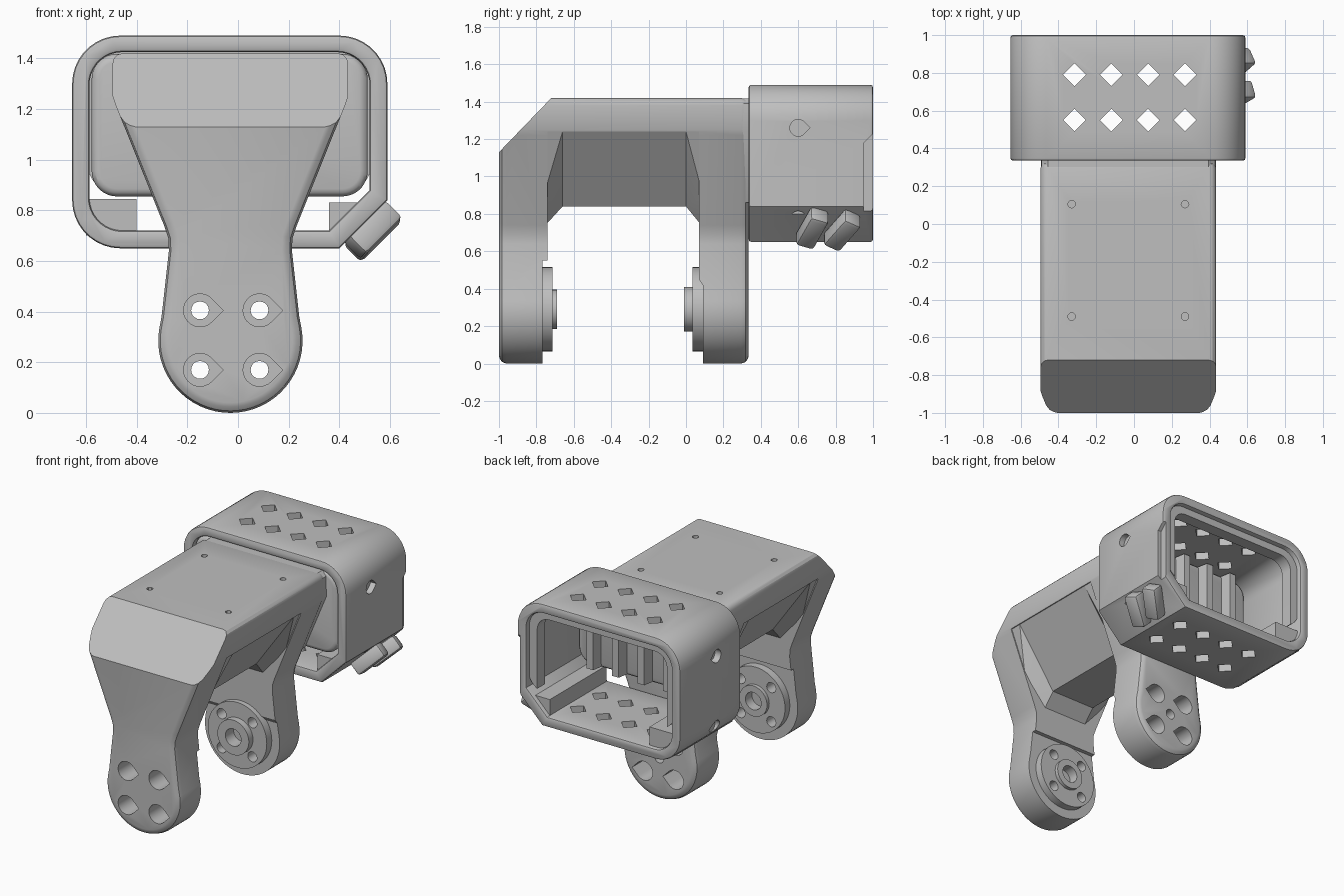
import bpy, bmesh, math
from mathutils import Matrix, Vector

if "Cube" in bpy.data.objects:
    bpy.data.objects.remove(bpy.data.objects["Cube"])

CX = -0.03            # centre line of the arms
grey = bpy.data.materials.new("plain grey")
grey.diffuse_color = (0.52, 0.52, 0.52, 1)
grey.use_nodes = True
grey.node_tree.nodes["Principled BSDF"].inputs["Base Color"].default_value = grey.diffuse_color


def make(name, bm):
    bmesh.ops.recalc_face_normals(bm, faces=bm.faces)
    me = bpy.data.meshes.new(name)
    bm.to_mesh(me)
    bm.free()
    ob = bpy.data.objects.new(name, me)
    me.materials.append(grey)
    bpy.context.collection.objects.link(ob)
    return ob


def add_loft(bm, rings):
    rings = [[bm.verts.new(p) for p in r] for r in rings]
    bm.faces.new(rings[0])
    bm.faces.new(rings[-1])
    n = len(rings[0])
    for a, b in zip(rings, rings[1:]):
        for i in range(n):
            j = (i + 1) % n
            bm.faces.new((a[i], a[j], b[j], b[i]))


def add_prism(bm, pts, axis, lo, hi):
    place = {'x': lambda a, b, t: (t, a, b),
             'y': lambda a, b, t: (a, t, b),
             'z': lambda a, b, t: (a, b, t)}[axis]
    add_loft(bm, [[place(a, b, t) for a, b in pts] for t in (lo, hi)])


def prisms(name, *specs):
    bm = bmesh.new()
    for s in specs:
        add_prism(bm, *s)
    return make(name, bm)


def inset(pts, d):
    """Move a clockwise outline inwards by d."""
    out = []
    for i, p in enumerate(pts):
        p, a, b = Vector(p), Vector(pts[i - 1]), Vector(pts[(i + 1) % len(pts)])
        u, v = (p - a).normalized(), (b - p).normalized()
        nu, nv = Vector((u.y, -u.x)), Vector((v.y, -v.x))
        m = (nu + nv).normalized()
        out.append(p + m * d / max(m.dot(nu), 0.5))
    return out


def hull(name, pts):
    bm = bmesh.new()
    for p in pts:
        bm.verts.new(p)
    bmesh.ops.convex_hull(bm, input=bm.verts[:])
    return make(name, bm)


def apply(ob, mod):
    bpy.ops.object.select_all(action='DESELECT')
    bpy.context.view_layer.objects.active = ob
    ob.select_set(True)
    bpy.ops.object.modifier_apply(modifier=mod.name)


def boolean(ob, other, op='DIFFERENCE', keep=False):
    m = ob.modifiers.new("bool", 'BOOLEAN')
    m.operation, m.object, m.solver = op, other, 'EXACT'
    apply(ob, m)
    if not keep:
        bpy.data.objects.remove(other)


def bevel(ob, width, segments=3, angle=40):
    m = ob.modifiers.new("bevel", 'BEVEL')
    m.width, m.segments = width, segments
    m.limit_method, m.angle_limit = 'ANGLE', math.radians(angle)
    apply(ob, m)


def circle(x, z, r, n=32):
    return [(x + r * math.cos(2 * math.pi * i / n), z + r * math.sin(2 * math.pi * i / n)) for i in range(n)]


def teardrop(x, z, r):
    arc = [math.radians(45 + 270 * i / 20) for i in range(21)]
    return [(x + r * math.cos(a), z + r * math.sin(a)) for a in arc] + [(x + r * 1.414, z)]


def rounded(x0, x1, z0, z1, r, chamfer=None):
    pts = []
    for cx, cz, a0 in ((x1 - r, z1 - r, 0), (x0 + r, z1 - r, 90), (x0 + r, z0 + r, 180), (x1 - r, z0 + r, 270)):
        if a0 == 270 and chamfer:
            pts += [(x1 - chamfer, z0), (x1, z0 + chamfer)]
        else:
            pts += [(cx + r * math.cos(math.radians(a0 + 10 * i)),
                     cz + r * math.sin(math.radians(a0 + 10 * i))) for i in range(10)]
    return pts


# U-shaped bracket: front outline with rounded rims, crossed with the side outline
half = [(0.425, 1.42), (0.445, 1.415), (0.46, 1.40), (0.465, 1.38), (0.465, 1.25), (0.455, 1.22),
        (0.262, 0.74), (0.245, 0.69), (0.243, 0.64), (0.272, 0.38)]
arc = [(0.285 * math.cos(a), 0.285 + 0.285 * math.sin(a)) for a in
       [math.radians(10 - 200 * i / 32) for i in range(33)]]
outline = [(CX + x, z) for x, z in half + arc + [(-x, z) for x, z in reversed(half)]]
rim = [(0, 0.04), (0.005, 0.024), (0.017, 0.008), (0.04, 0)]
bm = bmesh.new()
add_loft(bm, [[(x, y, z) for x, z in inset(outline, d)] for y, d in
              [(-1 + y, d) for y, d in rim] + [(0.335 - y, d) for y, d in reversed(rim)]])
bracket = make("bracket", bm)
side = prisms("side_cutter", ([(-1.1, -0.1), (-1.1, 1.0264), (-0.5462, 1.6), (0.5, 1.6), (0.5, -0.1),
                               (0.09, -0.1), (0.09, 0.42), (0.07, 0.45), (0.07, 1.24), (-0.74, 1.24),
                               (-0.74, 0.55), (-0.768, 0.55), (-0.768, -0.1)], 'x', -1, 1))
boolean(bracket, side, 'INTERSECT')

# screw holes through both arms, teardrop recesses outside, small holes on top
spots = [(x, z) for x in (-0.15, 0.085) for z in (0.17, 0.405)]
screws = prisms("screw_cutter", *[(circle(x, z, 0.035, 20), 'y', -1.2, 0.6) for x, z in spots])
recess = prisms("recess_cutter",
                *[(teardrop(x, z, 0.065), 'y', lo, hi) for x, z in spots for lo, hi in ((-1.1, -0.84), (0.15, 0.5))])
pins = prisms("pin_cutter", *[(circle(x, y, 0.02, 12), 'z', 1.32, 1.6) for x in (-0.33, 0.27) for y in (-0.49, 0.105)],
              (circle(CX, 0.29, 0.035, 20), 'y', 0.0, 0.5))
boolean(bracket, recess)
boolean(bracket, screws, keep=True)
boolean(bracket, pins)

# neck that carries the bracket into the collar
prisms("neck", ([(CX - 0.425, 1.418), (CX - 0.46, 1.39), (CX - 0.463, 1.25), (CX - 0.30, 0.86),
                 (CX + 0.30, 0.86), (CX + 0.463, 1.25), (CX + 0.46, 1.39), (CX + 0.425, 1.418)], 'y', 0.24, 0.40))

# tapered web under the top plate and gussets against the arms
S = (-1, 1)
hull("web", [(CX + s * x, y, z) for s in S for y in (-0.66, 0)
             for x, z in ((0.455, 1.26), (0.455, 1.24), (0.17, 0.84))])
for name, inner, outer in (("front_gusset", -0.66, -0.76), ("back_gusset", 0.0, 0.09)):
    hull(name, [(CX + s * x, y, z) for s in S for x, y, z in
                ((0.455, inner, 1.24), (0.17, inner, 0.84), (0.455, outer, 1.24),
                 (0.32, outer, 0.9), (0.17, outer, 0.73))])

# round servo horns with stepped hubs
for name, disc, hub, r in (("front_horn", (-0.79, -0.715), (-0.73, -0.69), 0.105),
                           ("back_horn", (0.035, 0.11), (-0.01, 0.05), 0.12)):
    horn = prisms(name, (circle(CX, 0.29, 0.225, 48), 'y', *disc))
    boolean(horn, prisms("hub", (circle(CX, 0.29, r), 'y', *hub)), 'UNION')
    boolean(horn, screws, keep=True)
    boolean(horn, prisms("bore_cutter", (circle(CX, 0.29, 0.06, 24), 'y', -0.76, 0.08)))
bpy.data.objects.remove(screws)

# collar: rounded sleeve with one chamfered corner
collar = prisms("collar", (rounded(-0.655, 0.59, 0.65, 1.49, 0.19, 0.19), 'y', 0.335, 1.0))
boolean(collar, prisms("cavity_cutter", (rounded(-0.587, 0.52, 0.72, 1.425, 0.13, 0.16), 'y', 0.2, 1.2)))
bevel(collar, 0.014, 2, 60)
diamonds = [([(x + 0.06, y), (x, y + 0.06), (x - 0.06, y), (x, y - 0.06)], 'z', 0.5, 1.7)
            for x in (-0.315, -0.12, 0.075, 0.27) for y in (0.55, 0.79)]
boolean(collar, prisms("diamond_cutter", *diamonds))
boolean(collar, prisms("side_recess_cutter", *[(teardrop(0.6, z, 0.045), 'x', lo, hi)
                                               for z in (0.77, 1.26) for lo, hi in ((-0.8, -0.61), (0.55, 0.8))]))
# shallow relief at the rear of the right wall
boolean(collar, prisms("relief_cutter", ([(0.95, 0.76), (0.95, 1.18), (1.1, 1.33), (1.1, 0.61)], 'x', 0.565, 0.8)))

# arched lip just inside the rear opening
lip = prisms("rear_lip", (rounded(-0.595, 0.528, 0.86, 1.432, 0.13), 'y', 0.88, 0.965))
boolean(lip, prisms("lip_cutter", (rounded(-0.53, 0.46, 0.70, 1.375, 0.09), 'y', 0.8, 1.1)))

# inner rails along the lower corners
prisms("left_rail", ([(-0.60, 0.70), (-0.40, 0.70), (-0.40, 0.845), (-0.60, 0.845)], 'y', 0.35, 0.97))
prisms("right_rail", ([(0.36, 0.70), (0.43, 0.70), (0.54, 0.81), (0.54, 0.83), (0.36, 0.83)], 'y', 0.35, 0.97))

# rounded end plate inside the collar with vertical ribs behind it
plug = prisms("end_plate", (rounded(-0.578, 0.512, 0.855, 1.418, 0.10), 'y', 0.345, 0.45))
bevel(plug, 0.03)
prisms("ribs", *[([(x - 0.04, 0.44), (x + 0.04, 0.44), (x + 0.025, 0.52), (x - 0.025, 0.52)], 'z', 0.865, 1.41)
                 for x in (-0.41, -0.215, -0.02, 0.175, 0.37)])

# two tilted clips on the chamfered corner
n, l, w = Vector((1, 0, -1)).normalized(), Vector((1, 0, 1)).normalized(), Vector((0, 1, 0))
for name, y, tilt, z in (("clip_a", 0.675, 22, 0.724), ("clip_b", 0.835, 32, 0.712)):
    t = math.radians(tilt)
    a, b = l * math.cos(t) + w * math.sin(t), w * math.cos(t) - l * math.sin(t)
    M = Matrix((n * 0.10, a * 0.225, b * 0.105)).transposed().to_4x4()
    bm = bmesh.new()
    bmesh.ops.create_cube(bm, size=1, matrix=Matrix.Translation((0.532, y, z)) @ M)
    bevel(make(name, bm), 0.02, 2)

# smooth shading with crisp edges
bpy.ops.object.select_all(action='SELECT')
bpy.context.view_layer.objects.active = bracket
bpy.ops.object.shade_smooth_by_angle(angle=math.radians(30))
